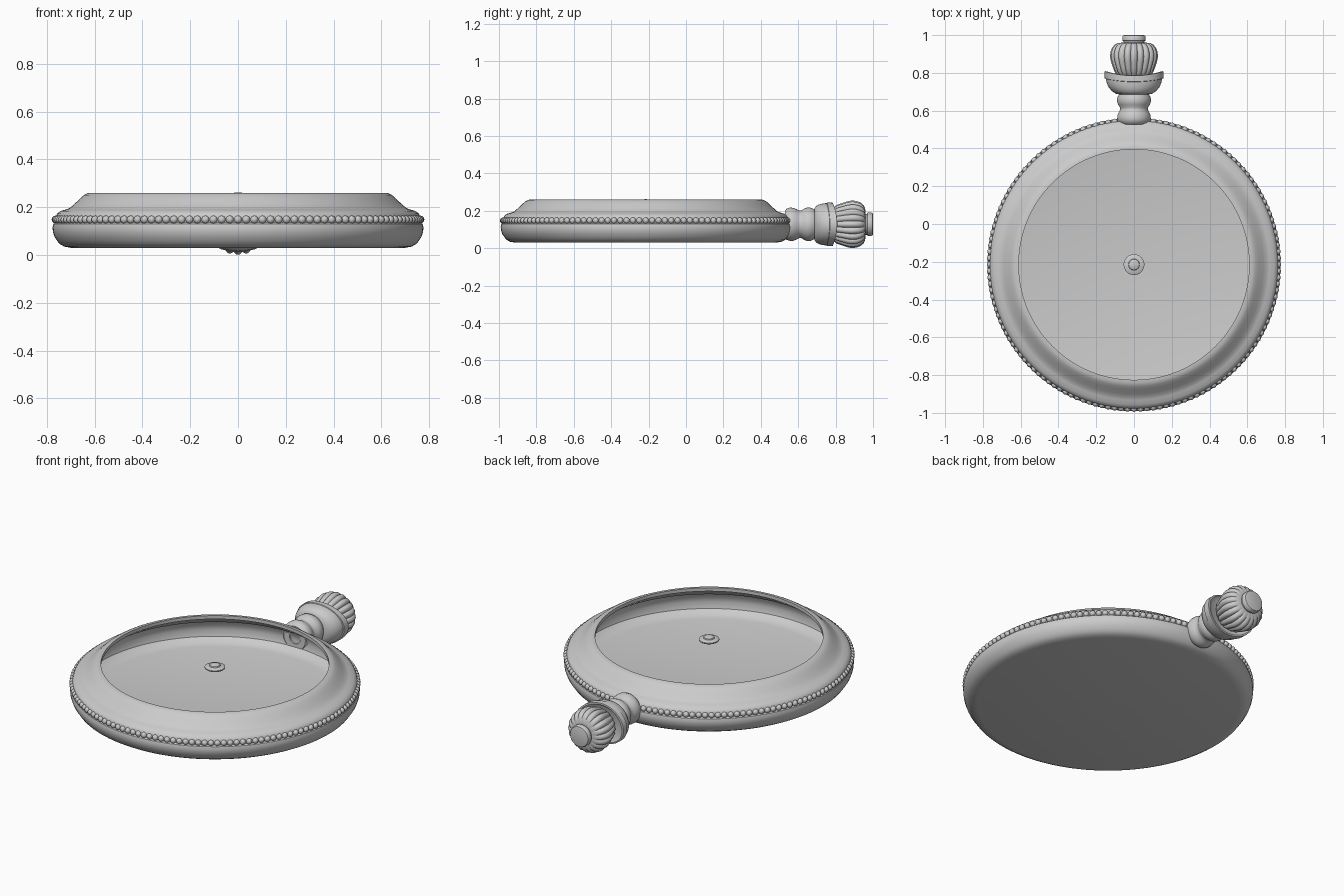
import bpy, bmesh, math
from math import sin, cos, pi, tau

CY = -0.215   # centre of the round case
AZ = 0.128    # height of the crown axis


def build(name, rings, close=False, caps=(True, True), angle=35):
    """Skin a list of equal-length point rings into one object."""
    bm = bmesh.new()
    vr = [[bm.verts.new(p) for p in r] for r in rings]
    n = len(vr[0])
    pairs = list(zip(vr, vr[1:])) + ([(vr[-1], vr[0])] if close else [])
    for a, b in pairs:
        for i in range(n):
            j = (i + 1) % n
            bm.faces.new((a[i], a[j], b[j], b[i]))
    if not close:
        if caps[0]:
            bm.faces.new(vr[0])
        if caps[1]:
            bm.faces.new(vr[-1])
    bmesh.ops.recalc_face_normals(bm, faces=bm.faces)
    return finish(name, bm, angle)


def finish(name, bm, angle=35):
    me = bpy.data.meshes.new(name)
    bm.to_mesh(me)
    bm.free()
    ob = bpy.data.objects.new(name, me)
    bpy.context.collection.objects.link(ob)
    bpy.context.view_layer.objects.active = ob
    ob.select_set(True)
    bpy.ops.object.shade_smooth_by_angle(angle=math.radians(angle))
    ob.select_set(False)
    return ob


def disc_ring(r, z, n=128):
    return [(r * cos(tau * i / n), CY + r * sin(tau * i / n), z) for i in range(n)]


def axis_ring(y, rx, rz=None, sag=0, n=64):
    """Ring around the crown axis; sag pulls the top and bottom back."""
    rz = rx if rz is None else rz
    return [(rx * cos(tau * i / n), y - sag * sin(tau * i / n) ** 2,
             AZ + rz * sin(tau * i / n)) for i in range(n)]


# Hollow case: outside from the bottom up, over the lip, down the inside
case = [(0.70, 0.03), (0.727, 0.035), (0.748, 0.047), (0.758, 0.062), (0.767, 0.075),
        (0.774, 0.095), (0.776, 0.115), (0.772, 0.13), (0.763, 0.136), (0.763, 0.16),
        (0.757, 0.173), (0.742, 0.184), (0.718, 0.191), (0.703, 0.197), (0.685, 0.213),
        (0.662, 0.234), (0.645, 0.25), (0.628, 0.259), (0.61, 0.26),
        (0.61, 0.24), (0.63, 0.236), (0.69, 0.185), (0.735, 0.165), (0.748, 0.14),
        (0.755, 0.11), (0.745, 0.075), (0.72, 0.055), (0.68, 0.045)]
build("case", [disc_ring(r, z) for r, z in case])

# Beaded band round the case
bm = bmesh.new()
COUNT = 140
for k in range(COUNT):
    t = tau * k / COUNT
    res = bmesh.ops.create_uvsphere(bm, u_segments=12, v_segments=8, radius=0.0165)
    bmesh.ops.translate(bm, verts=res["verts"],
                        vec=(0.763 * cos(t), CY + 0.763 * sin(t), 0.148))
finish("bead_band", bm, 60)

# Centre pin for the hands, level with the opening
pin = [(0.05, 0.234), (0.055, 0.238), (0.055, 0.244), (0.048, 0.248), (0.03, 0.25),
       (0.028, 0.256), (0.018, 0.26), (0.006, 0.262)]
build("centre_pin", [disc_ring(r, z, 32) for r, z in pin])

# Stem with two rolled collars, bored at its inner end
stem = [(0.56, 0.03), (0.53, 0.035), (0.528, 0.07), (0.538, 0.083), (0.555, 0.089),
        (0.575, 0.088), (0.593, 0.08), (0.606, 0.073), (0.617, 0.074), (0.632, 0.084),
        (0.65, 0.09), (0.67, 0.088), (0.685, 0.08), (0.70, 0.072)]
build("stem", [axis_ring(y, r) for y, r in stem])

# Oval cup, its rim curving back at top and bottom
cup = [(0.685, 0.075, 0.075, 0), (0.69, 0.096, 0.086, 0.003), (0.705, 0.119, 0.1, 0.006),
       (0.728, 0.137, 0.108, 0.01), (0.752, 0.146, 0.112, 0.014),
       (0.768, 0.148, 0.113, 0.016), (0.77, 0.155, 0.116, 0.016),
       (0.79, 0.156, 0.116, 0.02), (0.808, 0.157, 0.115, 0.023),
       (0.809, 0.148, 0.107, 0.023), (0.79, 0.12, 0.09, 0.015)]
build("cup", [axis_ring(*c) for c in cup])

# Fluted crown knob
LOBES = 20
N = LOBES * 10
knob = [(0.785, 0.085), (0.805, 0.103), (0.83, 0.112), (0.86, 0.122), (0.885, 0.127),
        (0.91, 0.125), (0.932, 0.117), (0.948, 0.104), (0.957, 0.088), (0.961, 0.06)]
rings = []
for y, r in knob:
    depth = 0.10 * min(1, (r - 0.055) / 0.05)
    ring = []
    for i in range(N):
        t = tau * i / N
        q = r * (1 - depth * (1 - abs(cos(t * LOBES / 2)) ** 0.7))
        ring.append((q * sin(t), y, AZ + q * cos(t)))
    rings.append(ring)
build("crown_knob", rings, angle=40)

# End button
cap = [(0.95, 0.056), (0.968, 0.056), (0.971, 0.062), (0.992, 0.062), (0.998, 0.058),
       (1.0, 0.052)]
build("end_button", [axis_ring(y, r) for y, r in cap])
